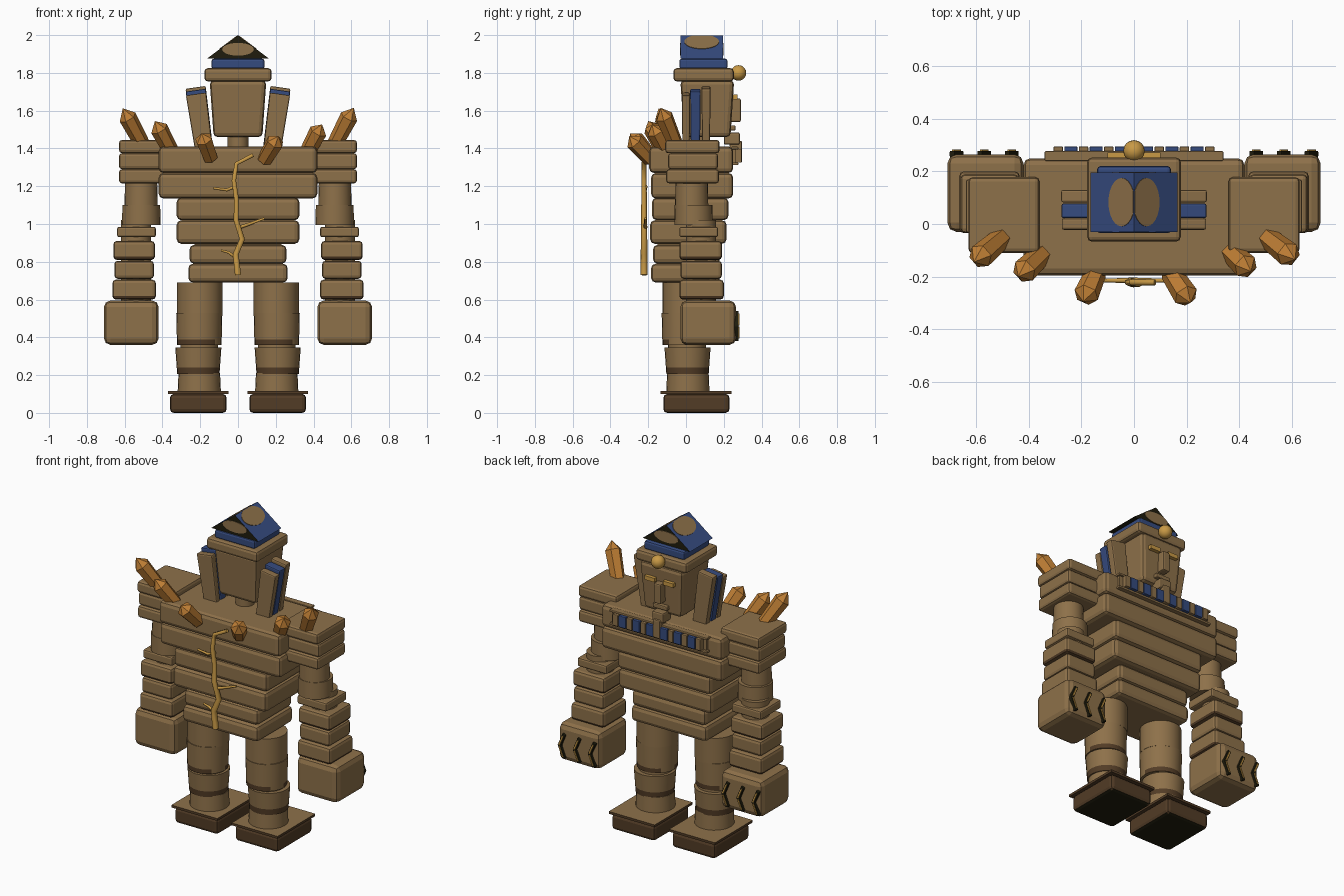
import bpy, bmesh, math
from mathutils import Vector, Matrix

if "Cube" in bpy.data.objects:
    bpy.data.objects.remove(bpy.data.objects["Cube"])


def material(name, rgb):
    m = bpy.data.materials.new(name)
    m.diffuse_color = (*rgb, 1)
    m.use_nodes = True
    m.node_tree.nodes["Principled BSDF"].inputs["Base Color"].default_value = m.diffuse_color
    return m


STONE = material("sandstone", (0.27, 0.165, 0.068))
DARK = material("dark brown", (0.085, 0.045, 0.019))
BLACK = material("near black", (0.014, 0.012, 0.004))
BLUE = material("royal blue", (0.036, 0.07, 0.21))
AMBER = material("amber crystal", (0.52, 0.21, 0.035))
GOLD = material("gold", (0.58, 0.32, 0.06))


def finish(name, bm, *mats):
    bmesh.ops.recalc_face_normals(bm, faces=bm.faces)
    me = bpy.data.meshes.new(name)
    bm.to_mesh(me)
    bm.free()
    for m in mats:
        me.materials.append(m)
    ob = bpy.data.objects.new(name, me)
    bpy.context.collection.objects.link(ob)
    return ob


def recolour(ob, mat, rule):
    """Give a second colour to the faces that meet the rule."""
    ob.data.materials.append(mat)
    for f in ob.data.polygons:
        f.material_index = int(rule(f.normal))


def box(name, x, y, z, mat=STONE, bevel=0.0, taper=1.0, tilt=0.0):
    """Chamfered block between (min, max) pairs; taper scales the bottom, tilt leans it about y."""
    x, y, z = sorted(x), sorted(y), sorted(z)
    bm = bmesh.new()
    bmesh.ops.create_cube(bm, size=1)
    for v in bm.verts:
        if v.co.z < 0:
            v.co.x *= taper
            v.co.y *= taper
        v.co = Vector((v.co.x * (x[1] - x[0]), v.co.y * (y[1] - y[0]), v.co.z * (z[1] - z[0])))
    if bevel:
        bmesh.ops.bevel(bm, geom=bm.edges[:], offset=bevel, segments=2, profile=0.5, affect='EDGES')
    centre = Vector((sum(x) / 2, sum(y) / 2, sum(z) / 2))
    bm.transform(Matrix.Translation(centre) @ Matrix.Rotation(tilt, 4, 'Y'))
    return finish(name, bm, mat)


def drum(name, x, y, z0, z1, r0, r1, band=0.0, worn=12):
    """Round limb section, with an optional dark worn band at its foot."""
    bm = bmesh.new()
    rings = []
    for z in ([z0, z0 + band, z1] if band else [z0, z1]):
        r = r0 + (r1 - r0) * (z - z0) / (z1 - z0)
        rings.append([bm.verts.new((x + r * math.cos(i * math.tau / 24),
                                    y + r * math.sin(i * math.tau / 24), z)) for i in range(24)])
    for k, (a, b) in enumerate(zip(rings, rings[1:])):
        for i in range(24):
            f = bm.faces.new((a[i], a[(i + 1) % 24], b[(i + 1) % 24], b[i]))
            f.smooth = True
            f.material_index = 1 if band and k == 0 and i % 12 < worn else 0
    bm.faces.new(rings[0])
    bm.faces.new(rings[-1])
    return finish(name, bm, STONE, DARK)


def crystal(name, base, tip, r=0.048):
    """Six-sided prism with a short pointed end."""
    base, tip = Vector(base), Vector(tip)
    axis = tip - base
    n = axis.length
    bm = bmesh.new()
    rings = [[bm.verts.new((q * math.cos(i * math.tau / 6), q * math.sin(i * math.tau / 6), h))
              for i in range(6)] for q, h in ((r * 0.85, 0), (r, n * 0.77))]
    top = bm.verts.new((0, 0, n))
    bm.faces.new(rings[0])
    for i in range(6):
        j = (i + 1) % 6
        bm.faces.new((rings[0][i], rings[0][j], rings[1][j], rings[1][i]))
        bm.faces.new((rings[1][i], rings[1][j], top))
    bm.transform(Matrix.Translation(base) @ axis.to_track_quat('Z', 'Y').to_matrix().to_4x4())
    return finish(name, bm, AMBER)


def strand(name, pts, y, r):
    """Tapered gold vein through (x, z) points."""
    cu = bpy.data.curves.new(name, 'CURVE')
    cu.dimensions = '3D'
    cu.bevel_depth = r
    cu.bevel_resolution = 1
    cu.use_fill_caps = True
    sp = cu.splines.new('POLY')
    sp.points.add(len(pts) - 1)
    for i, (p, (px, pz)) in enumerate(zip(sp.points, pts)):
        p.co = (px, y, pz, 1)
        p.radius = 1 - 0.4 * i / (len(pts) - 1)
    cu.materials.append(GOLD)
    bpy.context.collection.objects.link(bpy.data.objects.new(name, cu))


def disc(name, centre, normal, along, a, b, mat, clip=1.0):
    """Thin elliptical plate; a is the half-size along the given direction, clip trims the other one."""
    n, u = Vector(normal).normalized(), Vector(along).normalized()
    v = n.cross(u)
    c = Vector(centre) + n * 0.003
    bm = bmesh.new()
    f = bm.faces.new([bm.verts.new(c + u * a * math.cos(t * math.tau / 24)
                                   + v * min(clip, b * math.sin(t * math.tau / 24))) for t in range(24)])
    ext = bmesh.ops.extrude_face_region(bm, geom=[f])["geom"]
    bmesh.ops.translate(bm, vec=-n * 0.005, verts=[g for g in ext if isinstance(g, bmesh.types.BMVert)])
    return finish(name, bm, mat)


# Torso: stacked slabs (half width, back y, front y, bottom, top)
for i, (w, y0, y1, z0, z1) in enumerate((
        (0.263, -0.185, 0.18, 0.69, 0.79), (0.257, -0.175, 0.18, 0.79, 0.89),
        (0.325, -0.19, 0.215, 0.895, 1.02), (0.325, -0.18, 0.225, 1.02, 1.14),
        (0.42, -0.185, 0.25, 1.135, 1.27), (0.42, -0.195, 0.25, 1.27, 1.41))):
    box(f"torso_slab_{i}", (-w, w), (y0, y1), (z0, z1), bevel=0.025)
box("torso_core", (-0.23, 0.23), (-0.15, 0.16), (0.72, 1.35))

# Collar: backing, rails and alternating pegs
for z in (1.312, 1.395):
    box("collar_rail", (-0.34, 0.34), (0.24, 0.277), (z, z + 0.014), bevel=0.004)
box("collar_back", (-0.33, 0.33), (0.24, 0.265), (1.32, 1.4))
for i in range(13):
    x, w = (i - 6) * 0.048, 0.025 if i % 2 else 0.018
    box("collar_peg", (x - w, x + w), (0.25, 0.295), (1.325, 1.397), BLUE if i % 2 else STONE, 0.004)

# Limbs, both sides
for s in (-1, 1):
    side = "left" if s < 0 else "right"
    # Legs and feet
    X = 0.205 * s
    drum(f"{side}_thigh", X - 0.003 * s, -0.005, 0.525, 0.69, 0.12, 0.12)
    drum(f"{side}_knee", X, -0.007, 0.36, 0.53, 0.118, 0.122, 0.028, 9)
    drum(f"{side}_shin", X + 0.005 * s, 0.008, 0.205, 0.345, 0.112, 0.122, 0.036)
    drum(f"{side}_ankle", X, 0.01, 0.1, 0.21, 0.115, 0.11)
    drum(f"{side}_knee_core", X, 0.005, 0.3, 0.4, 0.1, 0.1)
    foot = box(f"{side}_foot", (0.06 * s, 0.36 * s), (-0.12, 0.23), (0, 0.1), DARK, 0.02)
    plate = box(f"{side}_foot_plate", (0.05 * s, 0.37 * s), (-0.135, 0.24), (0.1, 0.115), DARK)
    recolour(foot, BLACK, lambda n: n.z < -0.9)
    recolour(plate, STONE, lambda n: n.z > 0.9)

    # Shoulders and arms
    for x0, y0, y1, z0, z1 in ((0.36, -0.11, 0.178, 1.375, 1.445), (0.365, -0.095, 0.17, 1.29, 1.375),
                               (0.37, -0.105, 0.175, 1.215, 1.29)):
        box(f"{side}_shoulder_slab", (x0 * s, 0.63 * s), (y0, y1), (z0, z1), bevel=0.016)
    drum(f"{side}_upper_arm", 0.513 * s, 0.03, 1.1, 1.23, 0.088, 0.085)
    drum(f"{side}_elbow", 0.512 * s, 0.04, 0.995, 1.1, 0.102, 0.1)
    drum(f"{side}_arm_core", 0.54 * s, 0.08, 0.58, 1.02, 0.08, 0.08)
    for i, (x0, x1, y0, y1, z0, z1) in enumerate((
            (0.435, 0.64, -0.035, 0.17, 0.93, 0.985), (0.44, 0.66, -0.035, 0.19, 0.81, 0.91),
            (0.445, 0.655, -0.03, 0.19, 0.71, 0.805), (0.435, 0.665, -0.035, 0.2, 0.6, 0.705))):
        slab = box(f"{side}_forearm_slab", (x0 * s, x1 * s), (y0, y1), (z0, z1), bevel=0.018 if i else 0.011)
        if i % 2:
            recolour(slab, DARK, lambda n: -0.97 < n.z < -0.1)
    box(f"{side}_fist", (0.42 * s, 0.71 * s), (-0.03, 0.265), (0.36, 0.595), bevel=0.035)

    # Knuckle chevrons with gold inlay
    for x in (0.465, 0.57, 0.675):
        for z, lean in ((0.425, 0.4), (0.495, -0.4)):
            c = x * s
            box("knuckle_blade", (c - 0.011, c + 0.011), (0.255, 0.278), (z - 0.045, z + 0.045), BLACK, 0.004, tilt=lean)
            box("knuckle_inlay", (c - 0.004, c + 0.004), (0.272, 0.283), (z - 0.033, z + 0.033), GOLD, tilt=lean)

    # Headdress side boards
    for y0, y1, top, mat in ((-0.022, 0.022, 1.69, STONE), (0.022, 0.078, 1.71, BLUE), (0.082, 0.13, 1.725, STONE)):
        box(f"{side}_headdress_board", (0.146 * s, 0.254 * s), (y0, y1), (1.37, top), mat, 0.008, 0.85, 0.14 * s)

    # Gold eyes
    box(f"{side}_eye", (0.03 * s, 0.1 * s), (0.22, 0.272), (1.66, 1.685), GOLD)

# Neck, head and brow slab
drum("neck", 0, 0.07, 1.4, 1.48, 0.055, 0.055)
box("head", (-0.15, 0.15), (-0.03, 0.255), (1.46, 1.76), bevel=0.022, taper=0.86)
box("brow_slab", (-0.178, 0.178), (-0.067, 0.253), (1.755, 1.825), bevel=0.018)
box("nose", (-0.025, 0.025), (0.22, 0.29), (1.54, 1.665), bevel=0.008)
box("mouth", (-0.05, 0.05), (0.2, 0.262), (1.495, 1.522), bevel=0.006)
box("chin", (-0.04, 0.04), (0.2, 0.285), (1.42, 1.485), bevel=0.01)
box("beard", (-0.025, 0.025), (0.23, 0.297), (1.325, 1.44), bevel=0.008)

# Forehead orb
bm = bmesh.new()
bmesh.ops.create_uvsphere(bm, u_segments=16, v_segments=10, radius=0.041, matrix=Matrix.Translation((0, 0.278, 1.8)))
for f in bm.faces:
    f.smooth = True
finish("forehead_orb", bm, GOLD)

# Crown: blue band and gabled roof
box("crown_band", (-0.14, 0.14), (-0.035, 0.22), (1.82, 1.875), BLUE, 0.012)
bm = bmesh.new()
ends = [[bm.verts.new((x, y, z)) for x, z in ((-0.165, 1.875), (0.165, 1.875), (0, 1.998))] for y in (-0.03, 0.195)]
bm.faces.new(ends[0]).material_index = 1
bm.faces.new(ends[1]).material_index = 1
for i in range(3):
    j = (i + 1) % 3
    bm.faces.new((ends[0][i], ends[0][j], ends[1][j], ends[1][i])).material_index = 1 if i == 0 else 0
finish("crown_roof", bm, BLUE, BLACK)
for s in (-1, 1):
    disc("roof_emblem", (0.046 * s, 0.083, 1.9635), (0.123 * s, 0, 0.165), (0, s, 0), 0.092, 0.062, STONE, 0.055)
for y, n in ((-0.03, -1), (0.195, 1)):
    disc("gable_emblem", (0, y, 1.925), (0, n, 0), (1, 0, 0), 0.084, 0.034, STONE)

# Back crystals
for i, (b, t) in enumerate((
        ((-0.5, -0.05, 1.41), (-0.61, -0.145, 1.612)), ((-0.345, -0.11, 1.37), (-0.44, -0.2, 1.545)),
        ((-0.145, -0.185, 1.35), (-0.193, -0.295, 1.48)), ((0.14, -0.185, 1.34), (0.215, -0.3, 1.465)),
        ((0.36, -0.1, 1.37), (0.445, -0.18, 1.527)), ((0.505, -0.05, 1.41), (0.613, -0.135, 1.615)))):
    crystal(f"back_crystal_{i}", b, t)

# Gold vein down the back
strand("vein_trunk", [(0, 0.73), (-0.012, 0.84), (0.022, 0.92), (-0.01, 1.02), (-0.008, 1.13),
                      (-0.022, 1.23), (-0.008, 1.32), (0.08, 1.365)], -0.222, 0.019)
strand("vein_twig_a", [(-0.01, 1.2), (-0.06, 1.18), (-0.13, 1.19)], -0.215, 0.011)
strand("vein_twig_b", [(0.0, 0.98), (0.06, 1.0), (0.14, 1.03)], -0.215, 0.011)
strand("vein_twig_c", [(-0.01, 0.82), (-0.05, 0.85), (-0.09, 0.86)], -0.215, 0.01)
